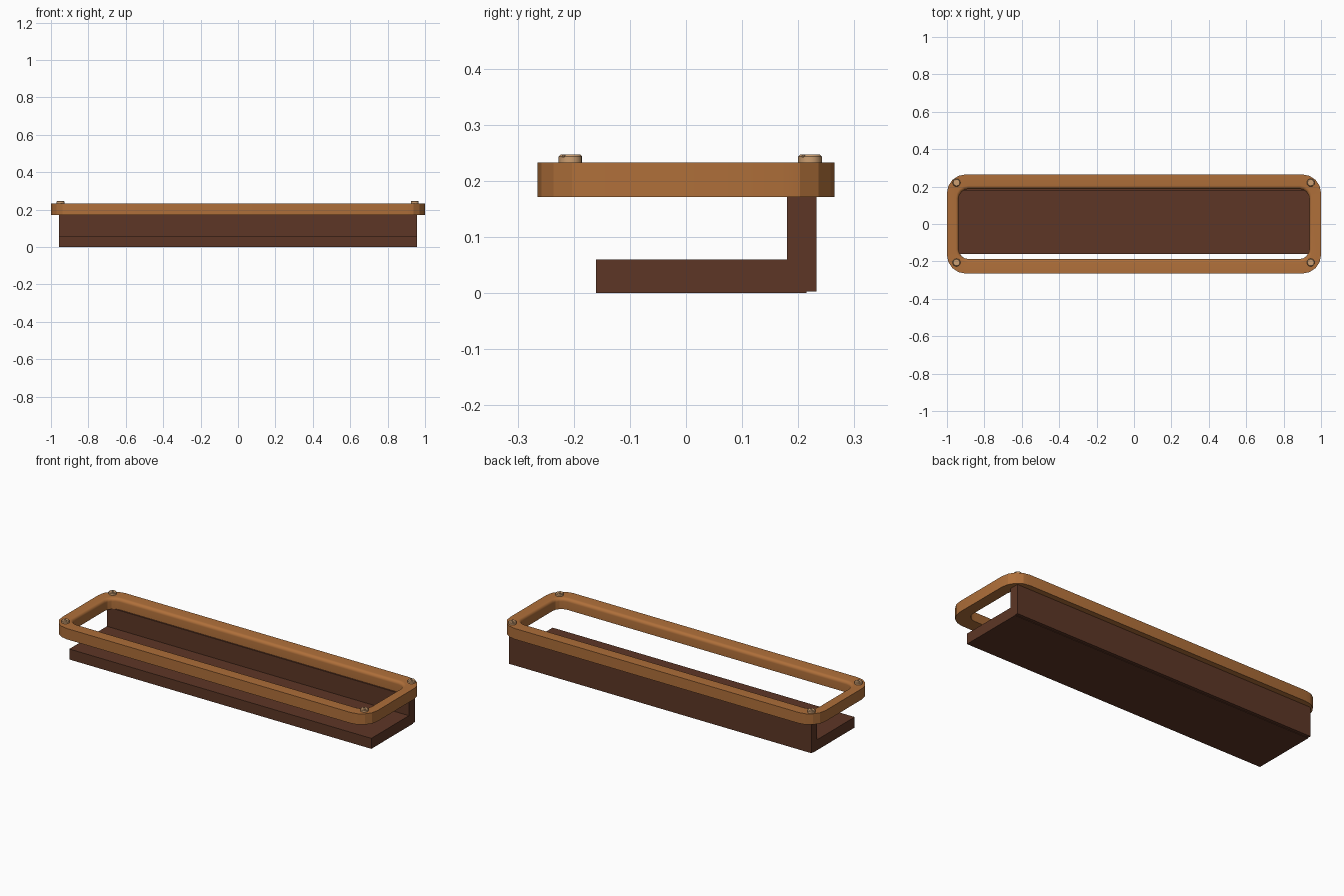
import bpy, bmesh, math

if "Cube" in bpy.data.objects:
    bpy.data.objects.remove(bpy.data.objects["Cube"])


def material(name, color):
    m = bpy.data.materials.new(name)
    m.diffuse_color = (*color, 1)
    m.use_nodes = True
    m.node_tree.nodes["Principled BSDF"].inputs["Base Color"].default_value = m.diffuse_color
    return m


oak = material("oak", (0.43, 0.16, 0.042))
walnut = material("walnut", (0.11, 0.037, 0.019))
brass = material("brass", (0.61, 0.35, 0.17))


def finish(bm, name, mat, angle=None):
    bmesh.ops.recalc_face_normals(bm, faces=bm.faces)
    me = bpy.data.meshes.new(name)
    bm.to_mesh(me)
    bm.free()
    ob = bpy.data.objects.new(name, me)
    bpy.context.collection.objects.link(ob)
    me.materials.append(mat)
    if angle:
        bpy.ops.object.select_all(action='DESELECT')
        ob.select_set(True)
        bpy.context.view_layer.objects.active = ob
        bpy.ops.object.shade_smooth_by_angle(angle=math.radians(angle))
    return ob


def box(name, lo, hi, mat):
    bm = bmesh.new()
    bmesh.ops.create_cube(bm, size=1)
    for v in bm.verts:
        v.co = [(a + b) / 2 + c * (b - a) for a, b, c in zip(lo, hi, v.co)]
    return finish(bm, name, mat)


def rounded_rect(hx, hy, r, n=4):
    pts = []
    for q, (sx, sy) in enumerate([(1, 1), (-1, 1), (-1, -1), (1, -1)]):
        for i in range(n + 1):
            a = math.pi / 2 * (q + i / n)
            pts.append((sx * (hx - r) + r * math.cos(a), sy * (hy - r) + r * math.sin(a)))
    return pts


# top frame: cross-section of (inset, height) swept round a rounded rectangle
Z0, Z1 = 0.171, 0.233
R = 0.018
section = [(0, Z0), (0, Z1)]
for i in range(7):
    a = math.pi / 2 * i / 6
    section.append((0.077 - R + R * math.sin(a), Z1 - R + R * math.cos(a)))
section.append((0.077, Z0))
bm = bmesh.new()
rings = []
for inset, z in section:
    k = inset / 0.077
    outline = rounded_rect(1 - 0.062 * k, 0.265 - 0.077 * k, 0.1 - 0.045 * k)
    rings.append([bm.verts.new((x, y, z)) for x, y in outline])
for a, b in zip(rings, rings[1:] + rings[:1]):
    for i in range(len(a)):
        j = (i + 1) % len(a)
        bm.faces.new((a[i], a[j], b[j], b[i]))
finish(bm, "top_frame", oak, 20)

# shelf and back board
box("shelf", (-0.957, -0.16, 0), (0.957, 0.215, 0.06), walnut)
box("back_board", (-0.957, 0.18, 0.003), (0.957, 0.233, 0.172), walnut)

# slot cutter and slotted screws at the frame corners
for x in (-0.949, 0.945):
    for y in (-0.206, 0.221):
        bm = bmesh.new()
        rows = []
        for r, z in ((0.021, 0.225), (0.021, 0.243), (0.017, 0.247)):
            rows.append([bm.verts.new((x + r * math.cos(t * math.pi / 8),
                                       y + r * math.sin(t * math.pi / 8), z)) for t in range(16)])
        bm.faces.new(rows[0])
        bm.faces.new(rows[-1])
        for a, b in zip(rows, rows[1:]):
            for i in range(16):
                bm.faces.new((a[i], a[i - 1], b[i - 1], b[i]))
        screw = finish(bm, "screw", brass, 30)
        cutter = box("slot_cutter", (-0.03, -0.003, -0.005), (0.03, 0.003, 0.005), brass)
        cutter.location = (x, y, 0.2475)
        cutter.rotation_euler.z = math.radians(-40)
        cutter.hide_render = True
        cutter.hide_viewport = True
        mod = screw.modifiers.new("slot", 'BOOLEAN')
        mod.object = cutter
        mod.solver = 'EXACT'
